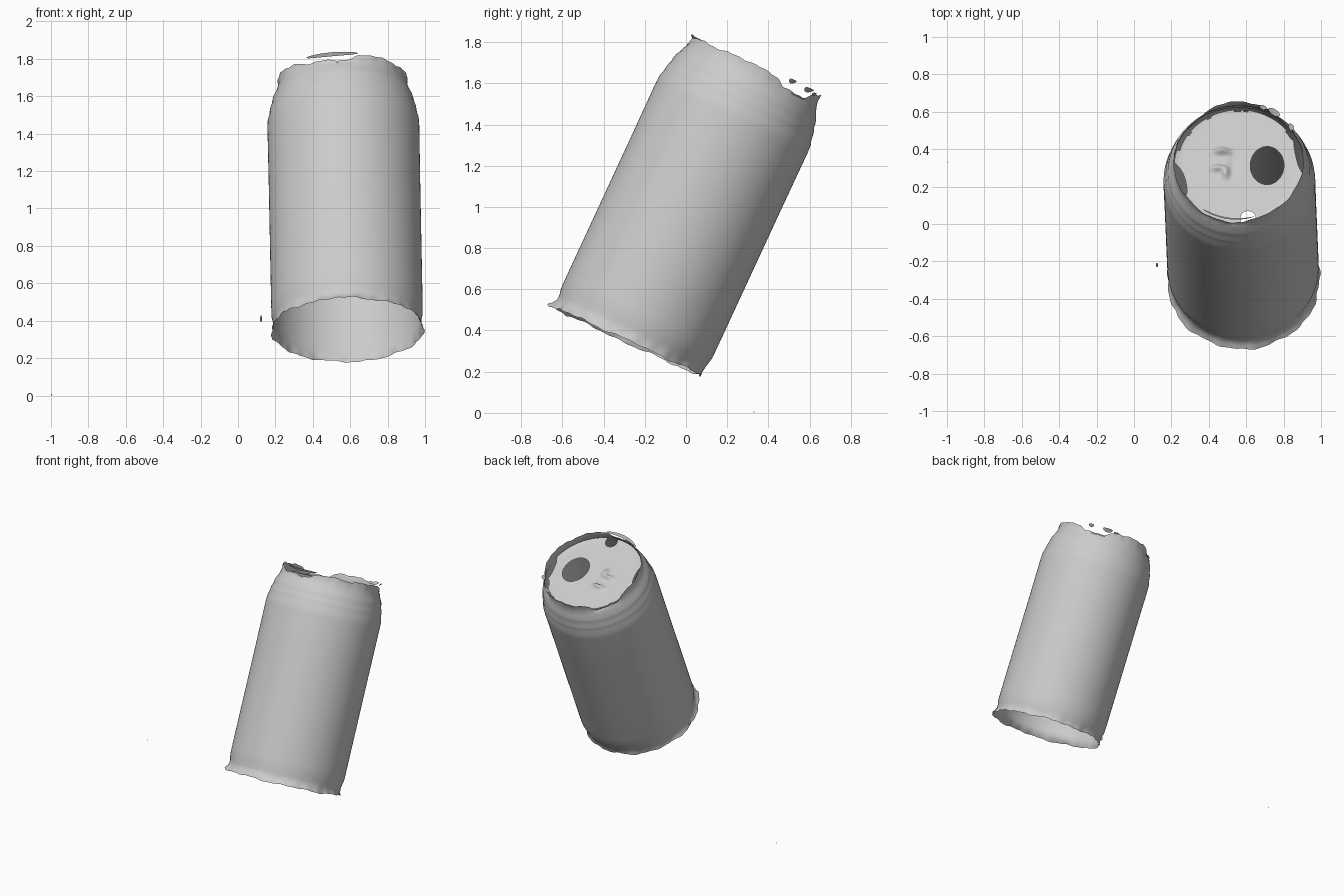
import bpy, bmesh, math
from mathutils import Matrix, Vector

if "Cube" in bpy.data.objects:
    bpy.data.objects.remove(bpy.data.objects["Cube"])

# can frame: u sideways, v across, a along the tilted axis
A = Vector((-0.018, 0.42, 0.907)).normalized()
V = A.cross(Vector((1, 0, 0))).normalized()
U = V.cross(A)
FRAME = Matrix.Translation((0.585, -0.282, 0.344)) @ Matrix((U, V, A)).transposed().to_4x4()
N = 160


def wobble(t, k=0.0):
    return (math.sin(7 * t + k) + math.sin(13 * t + 2 * k + 1) + 0.7 * math.sin(29 * t + k)) / 2.7


def bell(deg, centre, width):
    d = (deg - centre + 180) % 360 - 180
    return 1 / (1 + (d / width) ** 8)


def finish(name, bm, matrix=FRAME, angle=50):
    bm.normal_update()
    me = bpy.data.meshes.new(name)
    bm.to_mesh(me)
    bm.free()
    ob = bpy.data.objects.new(name, me)
    bpy.context.collection.objects.link(ob)
    ob.data.transform(matrix)
    bpy.context.view_layer.objects.active = ob
    ob.select_set(True)
    bpy.ops.object.shade_smooth_by_angle(angle=math.radians(angle))
    ob.select_set(False)
    return ob


def sweep(bm, rows, point, start=0.0, end=2 * math.pi, n=N):
    """Grid of quads: point(row, angle) for each row, closed on a full turn."""
    closed = end - start > 6.28
    m = n if closed else n + 1
    grid = [[bm.verts.new(point(r, start + (end - start) * i / n)) for i in range(m)] for r in rows]
    for a, b in zip(grid, grid[1:]):
        for i in range(n):
            j = (i + 1) % m
            bm.faces.new((a[i], a[j], b[j], b[i]))
    return grid


# open-bottomed body: (height, radius, bottom flare weight, ragged rim weight)
PROFILE = [(0.0, 0.408, 1, 0), (0.018, 0.399, 0.6, 0), (0.04, 0.395, 0.2, 0), (0.065, 0.397, 0, 0),
           (0.10, 0.404, 0, 0), (0.16, 0.405, 0, 0), (0.5, 0.405, 0, 0), (0.9, 0.405, 0, 0),
           (1.20, 0.406, 0, 0), (1.24, 0.404, 0, 0), (1.265, 0.396, 0, 0), (1.285, 0.394, 0, 0),
           (1.305, 0.391, 0, 0), (1.325, 0.382, 0, 0), (1.345, 0.380, 0, 0), (1.365, 0.375, 0, 0),
           (1.39, 0.362, 0, 0), (1.415, 0.353, 0, 0), (1.445, 0.345, 0, 0.5), (1.475, 0.347, 0, 1)]


def body_point(row, t):
    s, r, flare, rim = row
    deg = math.degrees(t)
    r += flare * (-0.018 * math.sin(t) + 0.010 * wobble(t)) + rim * 0.004 * wobble(t, 2)
    s += flare * 0.008 * wobble(t, 1)
    dip = 0.035 * bell(deg, 255, 26) + 0.045 * (bell(deg, 42, 18) + bell(deg, 138, 18))
    s += rim * (0.008 * wobble(t, 3) - dip)
    return (r * math.cos(t), r * math.sin(t), s)


bm = bmesh.new()
sweep(bm, PROFILE, body_point)
finish("can_body", bm)

# recessed lid, with pull-tab relief: (u, v, size u, size v, height)
BUMPS = [(-0.09, 0.085, 0.045, 0.018, 0.03), (-0.11, -0.015, 0.04, 0.018, 0.025),
         (-0.07, -0.045, 0.02, 0.03, 0.025), (-0.03, 0.02, 0.02, 0.06, -0.008)]


def lid_point(r, t):
    u, v = r * math.cos(t), r * math.sin(t)
    s = 1.412 + 0.012 * max(0, (r - 0.3) / 0.05) ** 2
    for cu, cv, su, sv, h in BUMPS:
        s += h * math.exp(-((u - cu) / su) ** 2 - ((v - cv) / sv) ** 2)
    return (u, v, s)


# holes: drinking opening and torn places (u, v, radius u, radius v, turn)
HOLES = [(0.152, 0.0, 0.09, 0.112, 0.0), (-0.318, -0.09, 0.034, 0.10, 0.25),
         (0.05, -0.312, 0.042, 0.045, 0.0), (0.325, 0.06, 0.02, 0.12, 0.2)]


def in_hole(p, h):
    u, v = p.x - h[0], p.y - h[1]
    c, s = math.cos(h[4]), math.sin(h[4])
    return math.hypot((u * c + v * s) / h[2], (-u * s + v * c) / h[3])


bm = bmesh.new()
grid = sweep(bm, [0.008 * i for i in range(1, 44)], lid_point)
bm.faces.new(grid[0])
gone = []
for f in bm.faces:
    p = f.calc_center_median()
    r, deg = math.hypot(p.x, p.y), math.degrees(math.atan2(p.y, p.x))
    gap = 0.326 + 0.006 * wobble(math.radians(deg), 1)
    if any(in_hole(p, h) < 1 for h in HOLES) or (r > gap and 15 < deg < 165):
        gone.append(f)
bmesh.ops.delete(bm, geom=gone, context='FACES')
# pull cut edges onto the clean hole outlines
for v in [v for v in bm.verts if v.is_boundary]:
    for h in HOLES:
        k = in_hole(v.co, h)
        if 0.6 < k < 1.4 and math.hypot(v.co.x, v.co.y) < 0.335:
            v.co.x = h[0] + (v.co.x - h[0]) / k
            v.co.y = h[1] + (v.co.y - h[1]) / k
finish("lid", bm)

# loose slivers of the rim: start and end angle, height, width
for i, (a, b, s, w) in enumerate([(236, 284, 1.476, 0.016), (50, 62, 1.474, 0.025),
                                  (31, 38, 1.478, 0.022), (64, 71, 1.468, 0.018)]):
    bm = bmesh.new()
    half = math.radians(b - a) / 2
    mid = math.radians(a) + half

    def sliver_point(k, t):
        x = (t - mid) / half
        width = w * math.sqrt(max(0.02, 1 - x * x))
        r = 0.343 + 0.5 * k * width
        return (r * math.cos(t), r * math.sin(t), s + k * width * 0.5 + 0.006 * x * x)

    sweep(bm, [-1, 0, 1], sliver_point, math.radians(a), math.radians(b), 24)
    finish(f"rim_sliver_{i + 1}", bm)

# stray crumbs
for i, (pos, size) in enumerate([((0.123, -0.22, 0.41), (0.007, 0.012, 0.02)),
                                 ((-0.997, 0.33, 0.004), (0.003, 0.003, 0.004))]):
    bm = bmesh.new()
    bmesh.ops.create_icosphere(bm, subdivisions=1, radius=1)
    finish(f"crumb_{i + 1}", bm, Matrix.Translation(pos) @ Matrix.Diagonal((*size, 1)))
